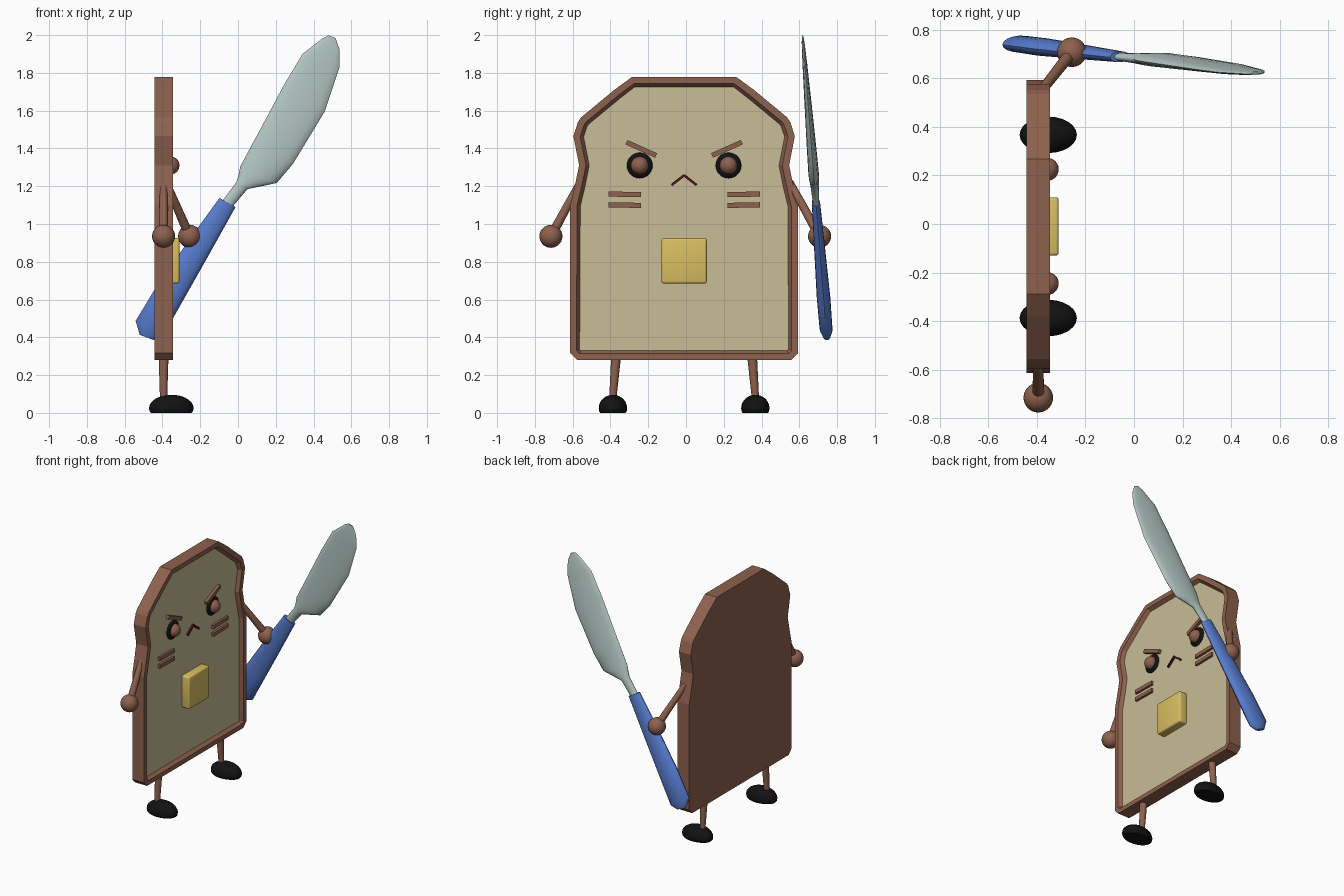
import bpy, bmesh
from math import cos, sin, pi, radians
from mathutils import Vector, Matrix

if "Cube" in bpy.data.objects:
    bpy.data.objects.remove(bpy.data.objects["Cube"])


def mat(name, r, g, b):
    m = bpy.data.materials.new(name)
    m.diffuse_color = (r, g, b, 1)
    m.use_nodes = True
    m.node_tree.nodes["Principled BSDF"].inputs["Base Color"].default_value = m.diffuse_color
    return m


CRUST = mat("crust", 0.27, 0.12, 0.075)
CREAM = mat("cream", 0.58, 0.51, 0.31)
BLACK = mat("black", 0.006, 0.006, 0.006)
YELLOW = mat("yellow", 0.70, 0.52, 0.12)
RED = mat("dark_red", 0.08, 0.008, 0.012)
BLUE = mat("blue", 0.10, 0.21, 0.65)
STEEL = mat("steel", 0.48, 0.60, 0.57)
MID = -0.01   # y of the body's mirror plane
BX = -0.394   # x of the body's middle


def make(name, bm, *mats, smooth=40):
    bmesh.ops.recalc_face_normals(bm, faces=bm.faces)
    me = bpy.data.meshes.new(name)
    bm.to_mesh(me)
    bm.free()
    ob = bpy.data.objects.new(name, me)
    bpy.context.collection.objects.link(ob)
    for m in mats:
        me.materials.append(m)
    if smooth:
        bpy.ops.object.select_all(action='DESELECT')
        ob.select_set(True)
        bpy.context.view_layer.objects.active = ob
        bpy.ops.object.shade_smooth_by_angle(angle=radians(smooth))
    return ob


def ball(name, loc, size, m, floor=None):
    bm = bmesh.new()
    bmesh.ops.create_uvsphere(bm, u_segments=24, v_segments=14, radius=1)
    for v in bm.verts:
        v.co = Vector(a * s + c for a, s, c in zip(v.co, size, loc))
        if floor is not None:
            v.co.z = max(v.co.z, floor)
    return make(name, bm, m)


def rod(name, a, b, r1, r2, m):
    a, b = Vector(a), Vector(b)
    bm = bmesh.new()
    M = Matrix.Translation((a + b) / 2) @ (b - a).to_track_quat('Z', 'Y').to_matrix().to_4x4()
    bmesh.ops.create_cone(bm, cap_ends=True, segments=16, radius1=r1, radius2=r2,
                          depth=(b - a).length, matrix=M)
    return make(name, bm, m)


def box(name, loc, size, m, tilt=0, bevel=0):
    bm = bmesh.new()
    M = Matrix.Translation(loc) @ Matrix.Rotation(tilt, 4, 'X') @ Matrix.Diagonal((*size, 1))
    bmesh.ops.create_cube(bm, size=1, matrix=M)
    if bevel:
        bmesh.ops.bevel(bm, geom=bm.edges[:], offset=bevel, segments=3, profile=0.5, affect='EDGES')
    return make(name, bm, m, smooth=40 if bevel else 0)


def loft(name, stations, m, n=16):
    """Elliptical rings between left/right edge points (x, z), half-thick along y."""
    bm = bmesh.new()
    rings = []
    for lx, lz, rx, rz, t in stations:
        L, R = (Vector((x, 0.777 - 0.08 * z, z)) for x, z in ((lx, lz), (rx, rz)))
        c, h = (L + R) / 2, (R - L) / 2
        rings.append([bm.verts.new(c + h * cos(2 * pi * i / n) + Vector((0, t * sin(2 * pi * i / n), 0)))
                      for i in range(n)])
    for p, q in zip(rings, rings[1:]):
        for i in range(n):
            bm.faces.new((p[i], p[(i + 1) % n], q[(i + 1) % n], q[i]))
    bm.faces.new(rings[0][::-1])
    bm.faces.new(rings[-1])
    return make(name, bm, m)


# bread slice: half outline mirrored, extruded, then rim and recessed face
half = [(0.567, 0.28), (0.603, 0.317), (0.603, 1.10), (0.575, 1.22), (0.556, 1.31),
        (0.586, 1.465), (0.562, 1.54), (0.393, 1.725), (0.278, 1.777)]
half[7:7] = [(0.545, 1.565)]
half[8] = (0.37, 1.71)
outline = [(MID + y, z) for y, z in half] + [(MID - y, z) for y, z in reversed(half)]
bm = bmesh.new()
face = bm.faces.new([bm.verts.new((-0.442, y, z)) for y, z in outline])
ext = bmesh.ops.extrude_face_region(bm, geom=[face], use_keep_orig=True)
bmesh.ops.translate(bm, vec=(0.097, 0, 0), verts=[e for e in ext["geom"] if isinstance(e, bmesh.types.BMVert)])
bmesh.ops.recalc_face_normals(bm, faces=bm.faces)
front = max(bm.faces, key=lambda f: f.calc_center_median().x)
bmesh.ops.inset_region(bm, faces=[front], thickness=0.036)
bmesh.ops.inset_region(bm, faces=[front], thickness=0.018)
bmesh.ops.translate(bm, vec=(-0.025, 0, 0), verts=front.verts[:])
front.material_index = 1
make("bread_slice", bm, CRUST, CREAM, smooth=0)

# butter pat
box("butter_pat", (-0.345, MID, 0.805), (0.07, 0.24, 0.24), YELLOW, bevel=0.012)

# mirrored face details, legs and shoes
for s, side in ((-1, "left"), (1, "right")):
    y = MID + s * 0.235
    ball(f"eye_ring_{side}", (-0.368, y, 1.31), (0.022, 0.068, 0.068), BLACK)
    ball(f"eye_{side}", (-0.356, y, 1.31), (0.046, 0.047, 0.047), CRUST)
    box(f"brow_{side}", (-0.362, MID + s * 0.227, 1.398), (0.026, 0.172, 0.026), CRUST, tilt=s * radians(24))
    for k, z in (("upper", 1.157), ("lower", 1.10)):
        box(f"cheek_mark_{k}_{side}", (-0.364, MID + s * 0.315, z), (0.022, 0.172, 0.027), CRUST, tilt=s * 0.02)
    box(f"mouth_{side}", (-0.365, MID + s * 0.033, 1.232), (0.018, 0.085, 0.013), RED, tilt=-s * radians(38))
    rod(f"leg_{side}", (BX, MID + s * 0.378, 0.07), (BX, MID + s * 0.36, 0.30), 0.019, 0.026, CRUST)
    ball(f"shoe_{side}", (-0.353, MID + s * 0.377, 0.025), (0.118, 0.075, 0.071), BLACK, floor=0.0)

# arms and hands
for side, shoulder, hand in (("left", (BX, -0.56, 1.22), (BX, -0.715, 0.935)),
                             ("right", (-0.38, 0.55, 1.22), (-0.256, 0.707, 0.935))):
    rod(f"arm_{side}", shoulder, hand, 0.02, 0.025, CRUST)
    ball(f"hand_{side}", hand, (0.061, 0.061, 0.061), CRUST)

# butter knife
loft("knife_handle", [(-0.52, 0.413, -0.447, 0.386, 0.018), (-0.542, 0.487, -0.40, 0.402, 0.034),
                      (-0.437, 0.661, -0.31, 0.561, 0.036), (-0.26, 0.915, -0.155, 0.835, 0.029),
                      (-0.098, 1.138, -0.013, 1.09, 0.022)], BLUE)
loft("knife_blade", [(-0.085, 1.12, -0.03, 1.09, 0.016), (-0.008, 1.222, 0.05, 1.185, 0.022),
                     (0.003, 1.26, 0.125, 1.2, 0.026), (0.012, 1.305, 0.205, 1.217, 0.028),
                     (0.124, 1.513, 0.29, 1.317, 0.025), (0.246, 1.741, 0.458, 1.593, 0.018),
                     (0.341, 1.90, 0.537, 1.83, 0.012), (0.442, 1.979, 0.537, 1.926, 0.008),
                     (0.479, 1.999, 0.516, 1.985, 0.004)], STEEL)
